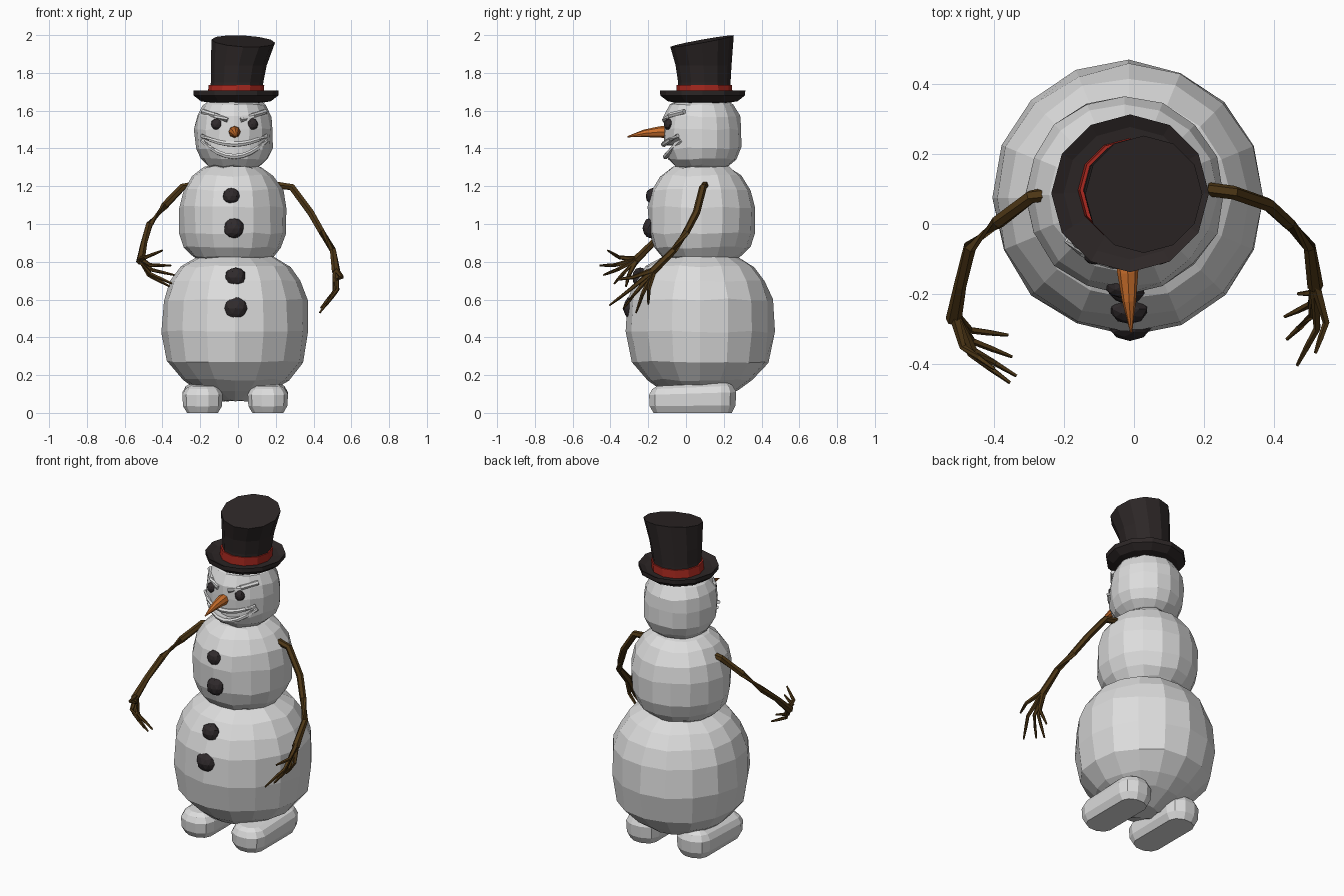
import bpy, bmesh, math, random
from mathutils import Vector

if "Cube" in bpy.data.objects:
    bpy.data.objects.remove(bpy.data.objects["Cube"])

random.seed(4)


def material(name, rgb):
    m = bpy.data.materials.new(name)
    m.diffuse_color = (*rgb, 1)
    m.use_nodes = True
    m.node_tree.nodes["Principled BSDF"].inputs["Base Color"].default_value = m.diffuse_color
    return m


SNOW = material("snow white", (0.72, 0.72, 0.72))
FELT = material("black felt", (0.026, 0.02, 0.02))
COAL = material("coal", (0.03, 0.024, 0.026))
RED = material("red band", (0.40, 0.022, 0.014))
WOOD = material("brown wood", (0.075, 0.038, 0.008))
CARROT = material("carrot orange", (0.60, 0.16, 0.025))


def finish(name, bm, mat):
    bmesh.ops.recalc_face_normals(bm, faces=bm.faces)
    me = bpy.data.meshes.new(name)
    bm.to_mesh(me)
    bm.free()
    me.materials.append(mat)
    ob = bpy.data.objects.new(name, me)
    bpy.context.collection.objects.link(ob)
    return ob


def loft(name, rings, mat):
    """Skin a list of equal rings and cap both ends."""
    bm = bmesh.new()
    vs = [[bm.verts.new(p) for p in r] for r in rings]
    n = len(vs[0])
    for a, b in zip(vs, vs[1:]):
        for i in range(n):
            j = (i + 1) % n
            bm.faces.new((a[i], a[j], b[j], b[i]))
    bm.faces.new(vs[0])
    bm.faces.new(vs[-1])
    return finish(name, bm, mat)


def circle(cx, cy, z, r, n, jit=0.0):
    out = []
    for i in range(n):
        a = 2 * math.pi * (i + 0.0) / n
        k = r + random.uniform(-jit, jit)
        out.append(Vector((cx + k * math.cos(a), cy + k * math.sin(a),
                           z + random.uniform(-jit, jit))))
    return out


def tube(name, path, mat, n=6):
    """Tapered tube through (x, y, z, radius) points."""
    pts = [Vector(p[:3]) for p in path]
    rings = []
    for i, p in enumerate(pts):
        t = (pts[min(i + 1, len(pts) - 1)] - pts[max(i - 1, 0)]).normalized()
        ref = Vector((0.2, 0.9, 0.4)) if abs(t.y) < 0.6 else Vector((0, 0.1, 1))
        if name == "nose":
            ref = Vector((0, 0, 1))
        u = t.cross(ref).normalized()
        v = t.cross(u)
        rings.append([p + path[i][3] * (u * math.cos(2 * math.pi * k / n)
                                        + v * math.sin(2 * math.pi * k / n)) for k in range(n)])
    return loft(name, rings, mat)


# Snow balls: (z, radius) profiles
def ball(name, cx, cy, prof):
    return loft(name, [circle(cx, cy, z, r, 16, 0.006) for z, r in prof], SNOW)


ball("lower_body", -0.015, 0.075, [(0.065, 0.07), (0.12, 0.2), (0.175, 0.28), (0.27, 0.365),
     (0.43, 0.391), (0.6, 0.38), (0.7, 0.345), (0.775, 0.29), (0.825, 0.2), (0.84, 0.1)])
ball("middle_body", -0.027, 0.083, [(0.80, 0.17), (0.83, 0.215), (0.875, 0.255), (0.95, 0.279),
     (1.09, 0.283), (1.18, 0.265), (1.255, 0.215), (1.3, 0.155), (1.315, 0.08)])
HX, HY = -0.02, 0.085
head = ball("head", HX, HY, [(1.285, 0.1), (1.31, 0.145), (1.345, 0.182), (1.40, 0.205),
            (1.50, 0.208), (1.57, 0.199), (1.63, 0.165), (1.66, 0.12)])


def face_y(x, r):
    return HY - math.sqrt(max(r * r - (x - HX) ** 2, 0.0004))


# Grinning mouth carved into the head
cols = [-1 + i / 4 for i in range(9)]
rings = []
for t in cols:
    x = HX + 0.165 * t
    top, bot = 1.415 + 0.045 * t * t, 1.365 + 0.08 * t * t
    back = face_y(x, 0.207) + 0.05
    rings.append([(x, -0.3, bot), (x, -0.3, top), (x, back, top), (x, back, bot)])
cutter = loft("mouth_cutter", rings, SNOW)
cutter.hide_render = True
cutter.hide_viewport = True
mod = head.modifiers.new("mouth", "BOOLEAN")
mod.operation = "DIFFERENCE"
mod.solver = "EXACT"
mod.object = cutter

# Lips and angry brow ridges
for name, z0, rise, r in (("upper_lip", 1.422, 0.045, 0.203), ("lower_lip", 1.357, 0.085, 0.193)):
    tube(name, [(HX + 0.172 * t, face_y(HX + 0.172 * t, r + 0.012 * t * t),
                 z0 + rise * t * t, 0.015 - 0.004 * abs(t)) for t in cols], SNOW)
for s, side in ((-1, "right"), (1, "left")):
    tube(side + "_brow", [(HX + s * d, face_y(HX + s * d, r), z, 0.014)
         for d, z, r in ((0.165, 1.595, 0.19), (0.1, 1.575, 0.198), (0.035, 1.55, 0.203))], SNOW)


# Coal eyes and buttons
def coal(name, x, y, z, r, flat):
    bm = bmesh.new()
    bmesh.ops.create_icosphere(bm, subdivisions=2, radius=r)
    for v in bm.verts:
        v.co *= random.uniform(0.93, 1.05)
        v.co.y *= flat
        v.co += Vector((x, y, z))
    finish(name, bm, COAL)


coal("right_eye", -0.112, -0.092, 1.528, 0.031, 0.8)
coal("left_eye", 0.075, -0.092, 1.528, 0.031, 0.8)
for i, (x, y, z, r) in enumerate([(-0.035, -0.178, 1.147, 0.046), (-0.022, -0.188, 0.977, 0.055),
                                  (-0.013, -0.244, 0.718, 0.055), (-0.012, -0.285, 0.553, 0.065)]):
    coal(f"button_{i + 1}", x, y, z, r, 0.75)

# Carrot nose
tube("nose", [(-0.018, -0.07, 1.488, 0.034), (-0.018, -0.14, 1.487, 0.03),
              (-0.014, -0.22, 1.48, 0.02), (-0.008, -0.31, 1.462, 0.003)], CARROT, 8)

# Top hat: brim, leaning crown with slanted top, band
N = 12
BX, BY = -0.011, 0.088
loft("hat_brim", [circle(BX, BY, z, r, N) for z, r in
     ((1.64, 0.13), (1.65, 0.185), (1.68, 0.224), (1.707, 0.226), (1.69, 0.19), (1.683, 0.13))], FELT)
crown = [circle(-0.013, 0.097, 1.67, 0.138, N), circle(-0.005, 0.097, 1.75, 0.139, N),
         circle(0.004, 0.093, 1.84, 0.148, N), circle(0.028, 0.085, 1.968, 0.168, N)]
for p in crown[-1]:
    p.z += 0.18 * (p.y - 0.085) - 0.05 * (p.x - 0.028)
loft("hat_crown", crown, FELT)
loft("hat_band", [circle(-0.013, 0.097, 1.675, 0.149, N), circle(-0.008, 0.097, 1.735, 0.147, N)], RED)


# Feet: stacked rounded outlines, higher at the heel
def foot(name, cx):
    rings = []
    for z, inset in ((0, 0.025), (0.035, 0.004), (0.095, 0.0), (0.125, 0.018), (0.14, 0.045)):
        w, ring = 0.107 - inset, []
        for end, yc in ((1, 0.185), (-1, -0.115)):
            for k in range(6):
                a = math.pi * k / 5
                y = yc + end * math.sin(a) * (0.085 - inset)
                lift = (y + 0.2) / 0.47 * 0.022 * (z / 0.14)
                ring.append((cx + end * w * math.cos(a), y, z + lift))
        rings.append(ring)
    loft(name, rings, SNOW)


foot("right_foot", -0.188)
foot("left_foot", 0.158)


# Stick arms with branching fingers
def arm(side, path, tips, inward):
    tube(side + "_arm", path, WOOD)
    wrist, prev = Vector(path[-1][:3]), Vector(path[-2][:3])
    ahead = (wrist - prev).normalized()
    for i, tip in enumerate(tips):
        tip = Vector(tip)
        start = wrist - ahead * 0.02
        mid = wrist.lerp(tip, 0.5) - Vector((inward * 0.03, 0, 0)) + ahead * 0.01
        tube(f"{side}_finger_{i + 1}", [(*start, 0.016), (*mid, 0.0105),
             (*mid.lerp(tip, 0.5), 0.009), (*tip, 0.005)], WOOD, 5)


arm("right", [(-0.235, 0.087, 1.205, 0.02), (-0.295, 0.078, 1.195, 0.02), (-0.39, 0.005, 1.095, 0.02),
              (-0.47, -0.065, 0.995, 0.019), (-0.498, -0.175, 0.9, 0.018), (-0.517, -0.275, 0.80, 0.023)],
    [(-0.40, -0.415, 0.86), (-0.355, -0.455, 0.78), (-0.337, -0.435, 0.73),
     (-0.35, -0.38, 0.685), (-0.362, -0.318, 0.67)], 1)
arm("left", [(0.21, 0.1, 1.205, 0.02), (0.285, 0.09, 1.195, 0.02), (0.385, 0.055, 1.06, 0.02),
             (0.445, 0.0, 0.955, 0.019), (0.503, -0.065, 0.86, 0.018), (0.52, -0.18, 0.745, 0.023)],
    [(0.52, -0.37, 0.705), (0.468, -0.405, 0.57), (0.438, -0.33, 0.555),
     (0.432, -0.265, 0.53), (0.47, -0.2, 0.575)], -1)
